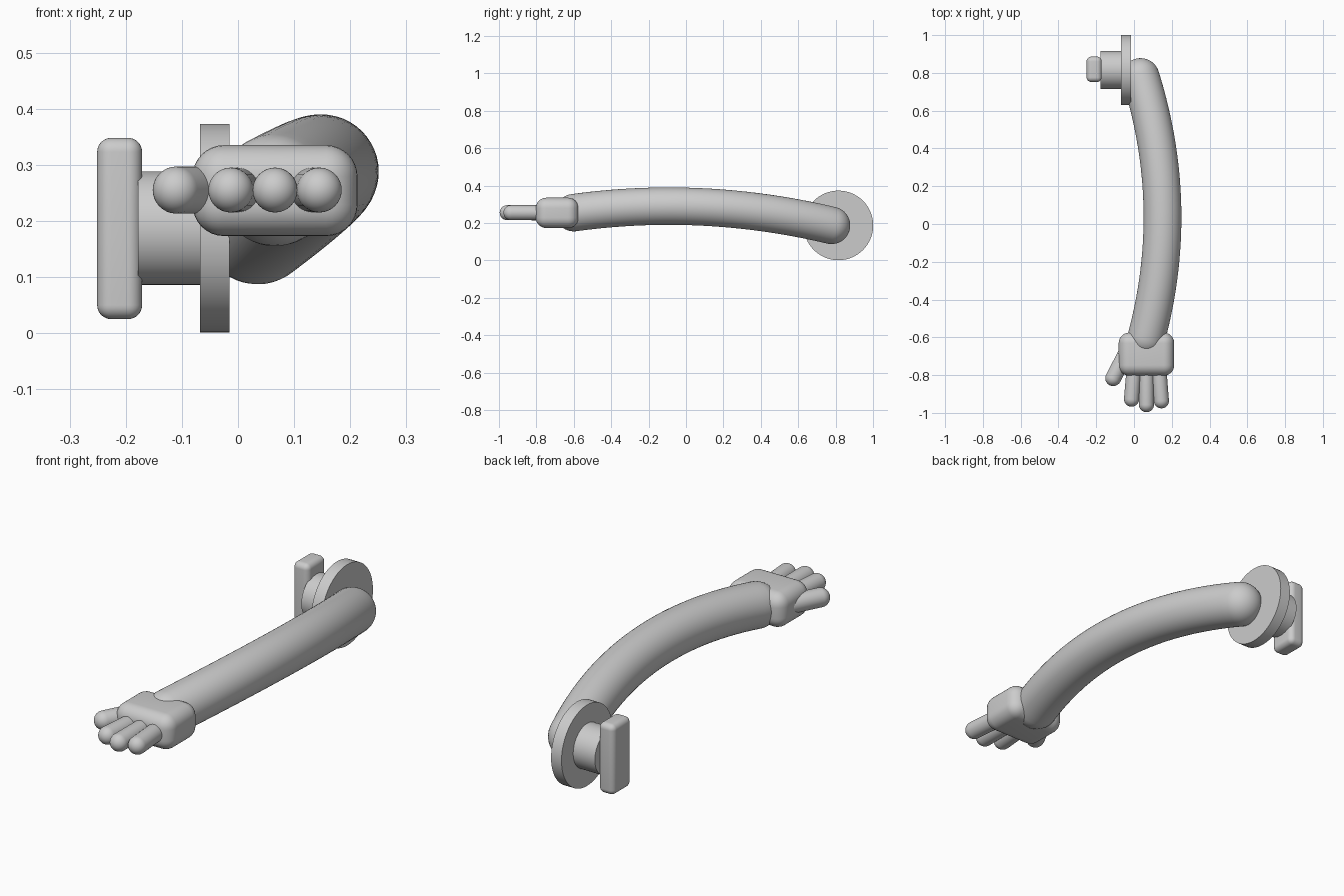
import bpy, bmesh, math
from mathutils import Vector

if "Cube" in bpy.data.objects:
    bpy.data.objects.remove(bpy.data.objects["Cube"])


def finish(name, bm):
    bmesh.ops.recalc_face_normals(bm, faces=bm.faces)
    me = bpy.data.meshes.new(name)
    bm.to_mesh(me)
    bm.free()
    ob = bpy.data.objects.new(name, me)
    bpy.context.collection.objects.link(ob)
    bpy.ops.object.select_all(action='DESELECT')
    ob.select_set(True)
    bpy.context.view_layer.objects.active = ob
    bpy.ops.object.shade_smooth_by_angle(angle=math.radians(35))
    return ob


def capsule(name, path, r, sides=48, cap=10):
    """Round tube swept along a path with hemispherical ends."""
    pts = [Vector(p) for p in path]
    n = len(pts)
    tans = [(pts[min(i + 1, n - 1)] - pts[max(i - 1, 0)]).normalized() for i in range(n)]
    angs = [math.pi / 2 * k / cap for k in range(1, cap)]
    rings = [(pts[0] - tans[0] * r * math.cos(a), tans[0], r * math.sin(a)) for a in angs]
    rings += [(p, t, r) for p, t in zip(pts, tans)]
    rings += [(pts[-1] + tans[-1] * r * math.cos(a), tans[-1], r * math.sin(a))
              for a in reversed(angs)]
    bm = bmesh.new()
    loops = []
    for c, t, rad in rings:
        u = t.cross(Vector((0, 0, 1))).normalized()
        v = u.cross(t)
        loops.append([bm.verts.new(c + rad * (u * math.cos(a) + v * math.sin(a)))
                      for a in (2 * math.pi * k / sides for k in range(sides))])
    for a, b in zip(loops, loops[1:]):
        for k in range(sides):
            j = (k + 1) % sides
            bm.faces.new((a[k], a[j], b[j], b[k]))
    poles = ((loops[0], pts[0] - tans[0] * r), (loops[-1], pts[-1] + tans[-1] * r))
    for loop, tip in poles:
        pole = bm.verts.new(tip)
        for k in range(sides):
            bm.faces.new((loop[k], loop[(k + 1) % sides], pole))
    return finish(name, bm)


def disc(name, x0, x1, y, z, r):
    """Cylinder lying along x."""
    bm = bmesh.new()
    bmesh.ops.create_cone(bm, cap_ends=True, segments=64, radius1=r, radius2=r, depth=x1 - x0)
    for v in bm.verts:
        v.co = Vector((v.co.z + (x0 + x1) / 2, v.co.x + y, v.co.y + z))
    return finish(name, bm)


def rounded_box(name, lo, hi, bevel):
    lo, hi = Vector(lo), Vector(hi)
    bm = bmesh.new()
    bmesh.ops.create_cube(bm, size=1)
    for v in bm.verts:
        v.co = (lo + hi) / 2 + v.co * (hi - lo)
    bmesh.ops.bevel(bm, geom=bm.edges[:], offset=bevel, segments=8, profile=0.5,
                    affect='EDGES')
    return finish(name, bm)


# Shoulder joint: collar, peg and locking tab
SY, SZ = 0.815, 0.187
disc("shoulder_collar", -0.068, -0.015, SY, SZ, 0.186)
disc("shoulder_peg", -0.178, -0.06, SY, SZ, 0.101)
rounded_box("locking_tab", (-0.251, 0.752, 0.025), (-0.171, 0.886, 0.348), 0.025)

# Curved arm
a, b, c = Vector((0.035, 0.778, 0.187)), Vector((0.25, 0.09, 0.35)), Vector((0.066, -0.6, 0.255))
steps = [i / 40 for i in range(41)]
capsule("arm", [a * (1 - t) ** 2 + b * 2 * t * (1 - t) + c * t * t for t in steps], 0.1)

# Hand: palm, three fingers and thumb
rounded_box("palm", (-0.081, -0.803, 0.173), (0.213, -0.575, 0.335), 0.056)
fingers = {"left": (0.001, -0.013, -0.927), "middle": (0.066, 0.066, -0.956),
           "right": (0.131, 0.145, -0.936)}
for name, (xb, xt, yt) in fingers.items():
    capsule("finger_" + name, [(xb, -0.76, 0.255), (xt, yt, 0.255)], 0.04, 32)
capsule("thumb", [(-0.045, -0.69, 0.255), (-0.11, -0.816, 0.255)], 0.042, 32)
